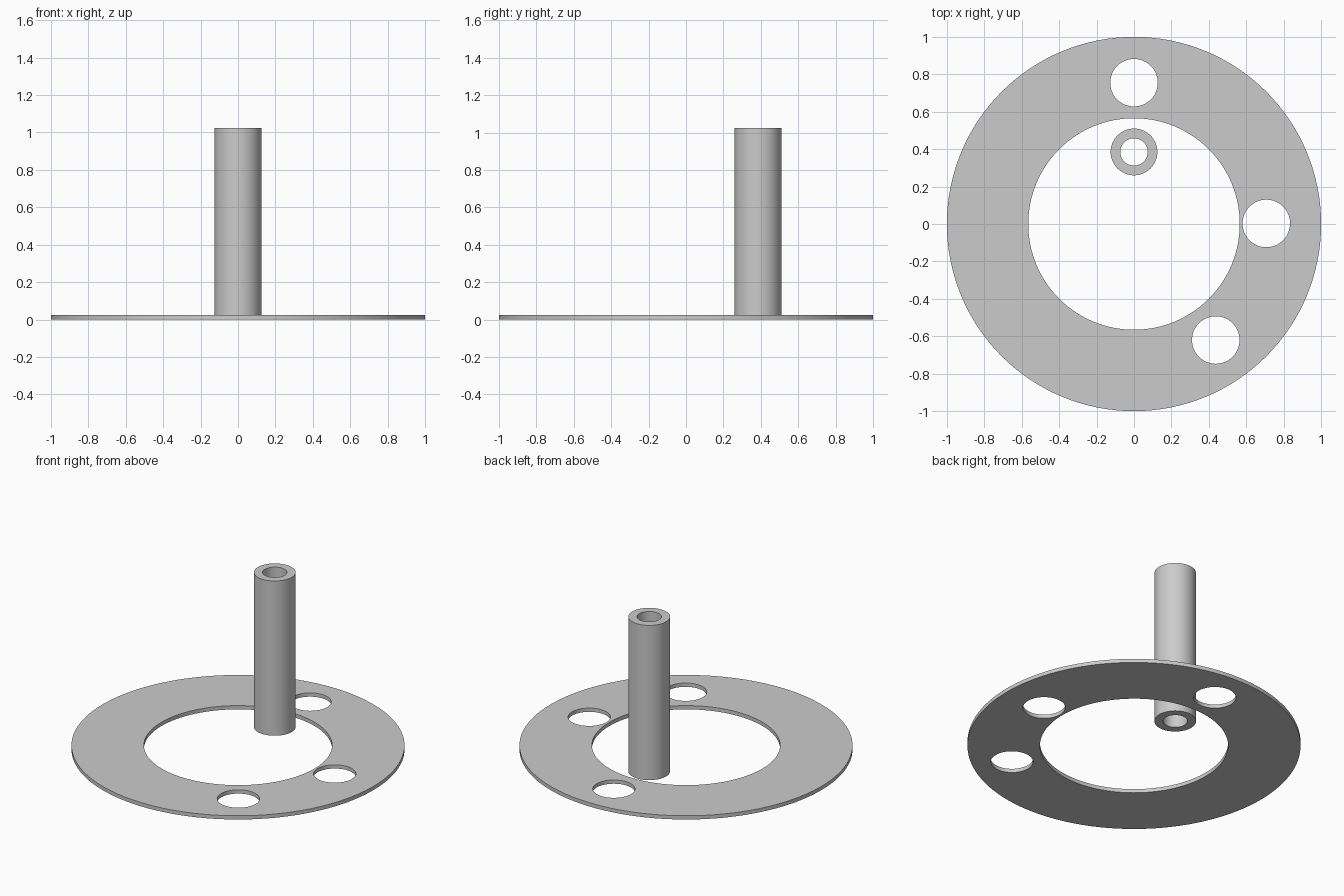
import bpy, bmesh
from math import radians, sin, cos, tau

if "Cube" in bpy.data.objects:
    bpy.data.objects.remove(bpy.data.objects["Cube"])


def punched_disc(name, circles, z0, z1):
    """Extruded flat outline: first circle is the rim, the others are holes."""
    curve = bpy.data.curves.new(name, 'CURVE')
    curve.dimensions = '2D'
    curve.fill_mode = 'BOTH'
    curve.extrude = (z1 - z0) / 2
    for x, y, r, n in circles:
        spline = curve.splines.new('POLY')
        spline.points.add(n - 1)
        spline.use_cyclic_u = True
        for i, p in enumerate(spline.points):
            a = tau * i / n
            p.co = (x + r * cos(a), y + r * sin(a), 0, 1)
    obj = bpy.data.objects.new(name, curve)
    bpy.context.collection.objects.link(obj)
    bpy.ops.object.select_all(action='DESELECT')
    obj.select_set(True)
    bpy.context.view_layer.objects.active = obj
    bpy.ops.object.convert(target='MESH')
    obj = bpy.context.object
    obj.name = name

    # weld caps to walls and lift into place
    bm = bmesh.new()
    bm.from_mesh(obj.data)
    bmesh.ops.remove_doubles(bm, verts=bm.verts, dist=1e-5)
    bmesh.ops.recalc_face_normals(bm, faces=bm.faces)
    bmesh.ops.translate(bm, verts=bm.verts, vec=(0, 0, (z0 + z1) / 2))
    bm.to_mesh(obj.data)
    bm.free()
    bpy.ops.object.shade_smooth_by_angle(angle=radians(30))
    return obj


# flat ring with three round holes
holes = [(0, 0.755), (0.707, 0.003), (0.437, -0.62)]
punched_disc("ring_plate",
             [(0, 0, 1.0, 128), (0, 0, 0.565, 128)]
             + [(x, y, 0.127, 64) for x, y in holes],
             0, 0.025)

# upright hollow post standing inside the ring
punched_disc("hollow_post",
             [(0, 0.385, 0.125, 64), (0, 0.385, 0.073, 64)],
             0, 1.025)
